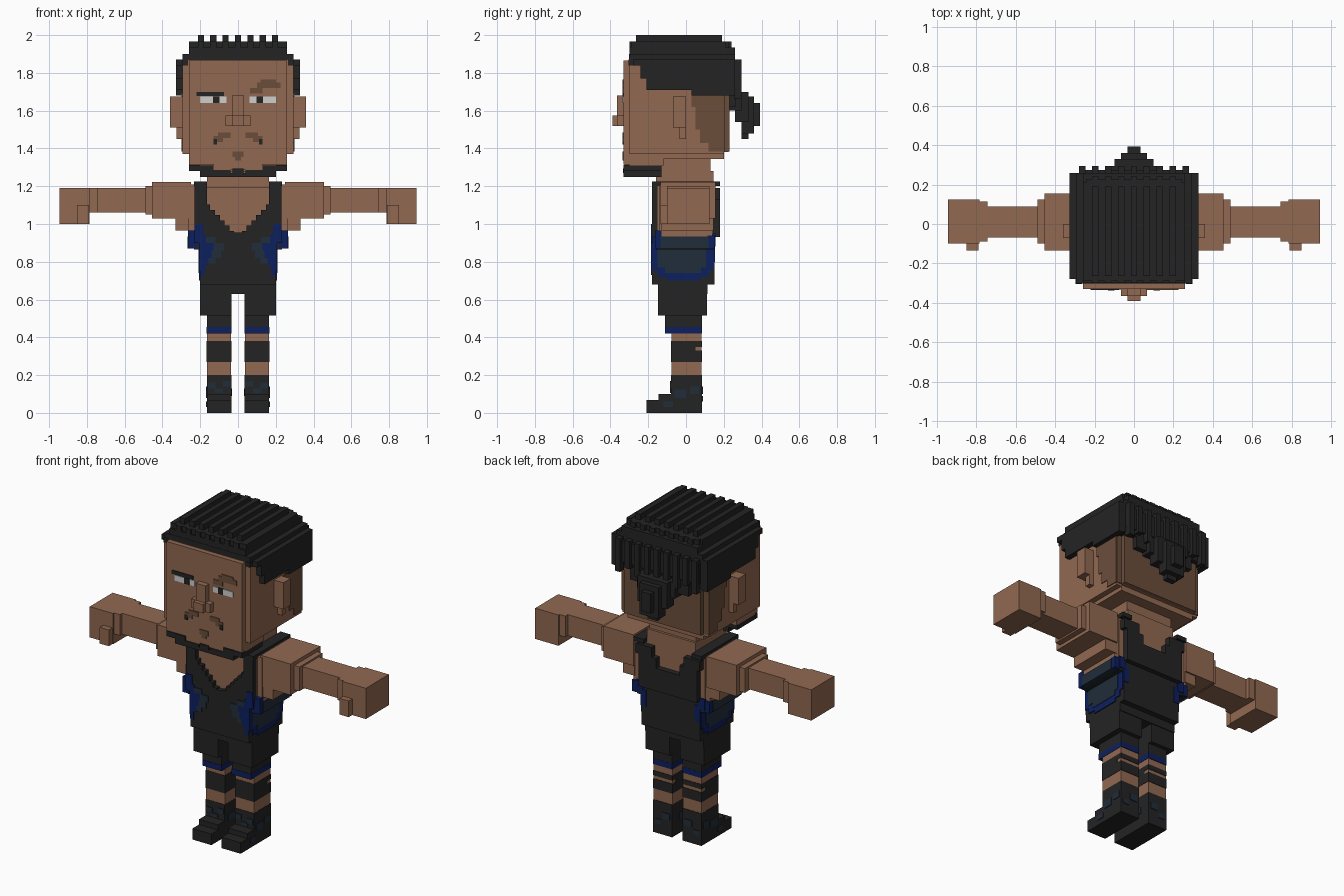
import bpy, bmesh

def mat(name, r, g, b):
    m = bpy.data.materials.new(name)
    m.diffuse_color = (r, g, b, 1)
    return m

SKIN = mat("skin", 0.285, 0.138, 0.082)
STUBBLE = mat("shaved_brown", 0.145, 0.076, 0.044)
BLACK = mat("black", 0.0175, 0.0175, 0.0175)
BLUE = mat("blue", 0.004, 0.014, 0.11)
NAVY = mat("navy", 0.015, 0.026, 0.042)
WHITE = mat("eye_white", 0.62, 0.62, 0.62)

def blocks(name, material, boxes, mirror=False):
    """One object from (x0, x1, y0, y1, z0, z1) boxes, optionally mirrored in x."""
    bm = bmesh.new()
    if mirror:
        boxes = list(boxes) + [(-b[1], -b[0]) + tuple(b[2:]) for b in boxes]
    for x0, x1, y0, y1, z0, z1 in boxes:
        for v in bmesh.ops.create_cube(bm, size=1)["verts"]:
            v.co = (x0 + (v.co.x + .5) * (x1 - x0),
                    y0 + (v.co.y + .5) * (y1 - y0),
                    z0 + (v.co.z + .5) * (z1 - z0))
    me = bpy.data.meshes.new(name)
    bm.to_mesh(me)
    bm.free()
    me.materials.append(material)
    ob = bpy.data.objects.new(name, me)
    bpy.context.collection.objects.link(ob)
    return ob

def plates(name, material, rects, y, mirror=False):
    """Thin painted plates (x0, x1, z0, z1) on the front plane y."""
    return blocks(name, material, [(a, b, y - .005, y + .004, c, d) for a, b, c, d in rects], mirror)

# Head, jaw and neck
blocks("head", SKIN, [
    (-.295, .295, -.30, .20, 1.37, 1.87),
    (-.26, .26, -.33, -.30, 1.315, 1.865),
    (-.26, .26, -.30, .20, 1.345, 1.37),
    (-.26, .26, .20, .225, 1.38, 1.70),
    (-.26, .26, -.30, -.12, 1.31, 1.345),
    (-.13, .13, -.325, -.13, 1.285, 1.315)])
blocks("neck", SKIN, [(-.16, .16, -.13, .13, 1.19, 1.35), (-.165, .165, -.16, .145, 1.19, 1.28)])
blocks("ear", SKIN, [(.29, .36, -.07, 0, 1.51, 1.675), (.29, .325, -.035, 0, 1.45, 1.51)], True)
blocks("nose", SKIN, [(-.033, .033, -.365, -.33, 1.52, 1.68),
                      (-.065, .065, -.365, -.33, 1.52, 1.575),
                      (-.033, .033, -.39, -.36, 1.52, 1.575)])

# Shaved area behind the ears and over the nape
blocks("shaved_side", STUBBLE, [(.29, .30, y0, .202, z0, z1) for y0, z0, z1 in
       ((.03, 1.62, 1.69), (.05, 1.5, 1.62), (.075, 1.43, 1.5), (.12, 1.385, 1.43))], True)
blocks("shaved_nape", STUBBLE, [(-.262, .262, .198, .23, 1.385, 1.69),
                                (-.297, .297, .196, .205, 1.385, 1.69)])

# Face details
F = -.33
plates("eye_white", WHITE, [(.062, .20, 1.64, 1.675)], F, True)
plates("pupil", BLACK, [(.098, .132, 1.64, 1.676)], F - .002, True)
plates("left_brow", BLACK, [(-.22, -.075, 1.677, 1.70)], F)
plates("right_brow", STUBBLE, [(.063, .13, 1.69, 1.72), (.10, .225, 1.72, 1.75), (.12, .20, 1.75, 1.765)], F)
plates("moustache", STUBBLE, [(.04, .105, 1.455, 1.485), (.08, .13, 1.435, 1.465)], F, True)
plates("moustache_tip", BLACK, [(.11, .13, 1.42, 1.45)], F - .002, True)
plates("mouth_patch", STUBBLE, [(-.03, .03, 1.355, 1.385), (-.015, .015, 1.335, 1.355)], F)

# Chin beard
blocks("beard", BLACK, [(.13, .20, -.33, -.13, 1.25, 1.31), (.20, .26, -.33, -.13, 1.28, 1.312),
                        (.04, .14, -.33, -.13, 1.25, 1.285)], True)
blocks("beard_middle", BLACK, [(-.05, .05, -.33, -.13, 1.25, 1.27), (-.03, .03, -.333, -.30, 1.27, 1.295)])

# Hair cap, sides and ridges
blocks("hair_cap", BLACK, [(-.295, .295, -.302, .26, 1.868, 1.90),
                           (-.26, .26, -.30, .26, 1.90, 1.935),
                           (-.245, .245, -.29, .225, 1.935, 1.965),
                           (-.295, .295, .20, .26, 1.69, 1.87)])
blocks("hair_side", BLACK, [(.29, .328, y0, .26, z0, z1) for y0, z0, z1 in
       ((-.28, 1.84, 1.872), (-.24, 1.77, 1.84), (-.21, 1.71, 1.77), (.03, 1.68, 1.71))], True)
blocks("hair_temple", BLACK, [(.265, .296, -.305, -.28, 1.84, 1.87)], True)
STEP = .0655
blocks("hair_top_ridges", BLACK, [(i * STEP - .0165, i * STEP + .0165, -.265, .19, 1.96, 2.0)
                                  for i in range(-3, 4)])
blocks("hair_front_ridges", BLACK, [(i * STEP - .0165, i * STEP + .0165, -.30, .24, 1.93, 1.965)
                                    for i in range(-3, 4)]
       + [(s * .245 - .015, s * .245 + .015, -.29, .21, 1.93, 1.967) for s in (-1, 1)])
blocks("hair_back_ridges", BLACK, [(i * STEP - .0165, i * STEP + .0165, .255, .295,
                                    1.665 + .035 * (abs(i) % 2), 1.87) for i in range(-4, 5)])
blocks("hair_back_layer", BLACK, [(-.28, .28, .255, .275, 1.72, 1.85), (-.20, .20, .20, .262, 1.62, 1.70)])
blocks("ponytail", BLACK, [(-.13, .13, .225, .295, 1.60, 1.70), (-.10, .10, .26, .33, 1.54, 1.70),
                           (-.065, .065, .295, .36, 1.48, 1.675), (-.033, .033, .295, .33, 1.45, 1.50),
                           (-.033, .033, .35, .393, 1.52, 1.64)])

# Chest and arms
blocks("chest", SKIN, [(-.23, .23, -.15, .145, .90, 1.215)])
blocks("side_chest", SKIN, [(.22, .262, -.14, .14, .90, 1.21)], True)
blocks("shoulder", SKIN, [(.25, .455, -.135, .155, 1.03, 1.222), (.25, .33, -.13, .145, .965, 1.03),
                          (.45, .49, -.10, .125, 1.05, 1.20)], True)
blocks("arm", SKIN, [(.48, .80, -.068, .09, 1.06, 1.19)], True)
blocks("hand", SKIN, [(.785, .945, -.10, .125, 1.0, 1.19), (.745, .79, -.09, .115, 1.06, 1.19),
                      (.79, .852, -.135, -.09, 1.0, 1.10)], True)

# Singlet: body, stepped front neckline, rear straps
blocks("singlet_body", BLACK, [(-.20, .20, -.18, .15, .68, .935), (-.20, .20, -.148, .115, .63, .69)])
blocks("singlet_side", BLACK, [(.19, .232, -.16, .15, .865, .935)], True)
blocks("singlet_front", BLACK, [(max(0, .02 + .0255 * i), .23, -.18, -.148, .935 + .028 * i, .963 + .028 * i)
                                for i in range(6)] + [(.165, .23, -.18, -.148, 1.10, 1.225)], True)
blocks("singlet_front_middle", BLACK, [(-.05, .05, -.18, -.148, .93, .955)])
blocks("shoulder_strap", BLACK, [(.165, .232, -.18, .18, 1.20, 1.226)], True)
blocks("singlet_back", BLACK, [(-.20, .20, .14, .18, .68 + .25, 1.07)])
blocks("singlet_back_strap", BLACK, [(.08, .20, .14, .18, 1.065, 1.13), (.11, .22, .14, .18, 1.13, 1.19)], True)

# Coloured side panels wrapping onto the front
plates("front_trim", BLUE, [(.185, .23, .945, 1.0), (.17, .232, .90, .945), (.13, .20, .86, .90),
                            (.14, .20, .82, .86), (.155, .20, .78, .82), (.175, .20, .73, .78)], -.18, True)
plates("front_panel", NAVY, [(.12, .17, .90, .93), (.075, .13, .86, .90), (.09, .14, .82, .86),
                             (.12, .155, .79, .82)], -.18, True)
blocks("side_trim", BLUE, [(.195, .206, -.182, .145, .755, .93), (.195, .206, -.15, .12, .72, .755),
                           (.195, .206, -.10, .08, .70, .72), (.22, .266, -.165, -.13, .87, .965),
                           (.22, .266, .115, .15, .87, .94)], True)
blocks("side_panel", NAVY, [(.20, .209, -.15, .105, .77, .94), (.20, .209, -.11, .08, .74, .77),
                            (.225, .268, -.135, .12, .87, .935)], True)
blocks("back_trim", BLUE, [(.165, .203, .14, .154, .80, .90), (.19, .235, .14, .156, .88, .95)], True)

# Shorts and legs
blocks("shorts", BLACK, [(.035, .20, -.147, .11, .515, .66)], True)
blocks("thigh", BLACK, [(.035, .165, -.11, .085, .455, .53)], True)
blocks("thigh_band", BLUE, [(.034, .166, -.112, .086, .42, .455)], True)
blocks("shin", SKIN, [(.036, .164, -.078, .082, .19, .42)], True)
blocks("knee_pad", BLACK, [(.034, .166, -.08, .05, .27, .38), (.034, .166, .05, .085, .35, .38),
                           (.034, .166, .05, .085, .27, .33)], True)

# Boots with navy patches
blocks("boot", BLACK, [(.035, .165, -.08, .085, 0, .20), (.035, .165, -.21, -.08, 0, .068),
                       (.035, .165, -.145, -.08, .068, .10)], True)
plates("boot_front_patch", NAVY, [(.04, .08, .14, .17), (.12, .16, .13, .16), (.08, .125, .105, .13)], -.08, True)
blocks("boot_side_patch", NAVY, [(.16, .169, -.12, -.07, .03, .06), (.16, .169, -.06, .0, .08, .125),
                                 (.16, .169, .02, .07, .10, .14), (.031, .04, -.05, .02, .09, .13)], True)
blocks("boot_back_patch", NAVY, [(.05, .10, .08, .089, .10, .14), (.11, .15, .08, .089, .06, .09)], True)
